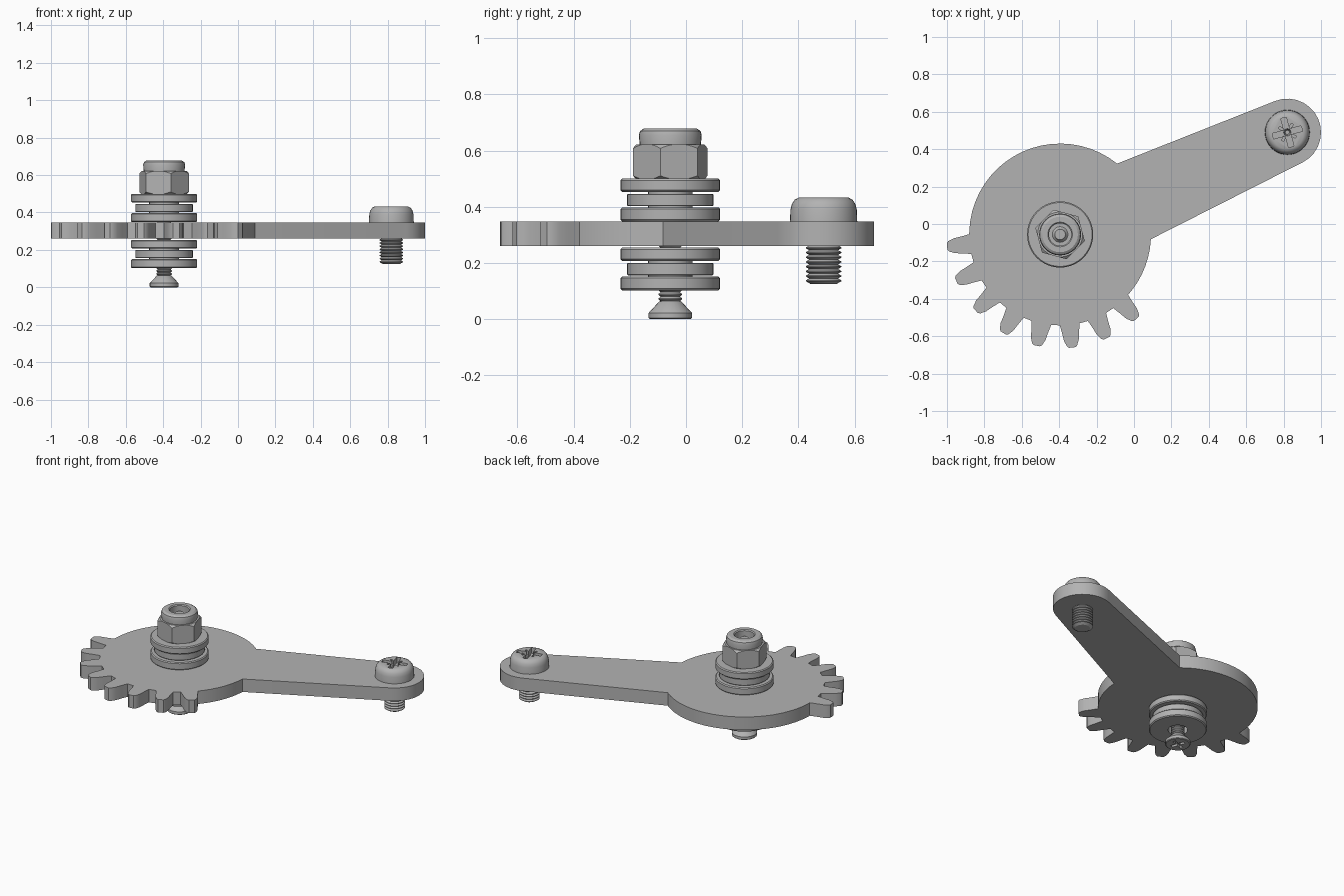
import bpy, bmesh
from math import sin, cos, radians, pi
from mathutils import Vector

if "Cube" in bpy.data.objects:
    bpy.data.objects.remove(bpy.data.objects["Cube"])

GREY = (0.45, 0.45, 0.45, 1)
metal = bpy.data.materials.new("plain grey metal")
metal.use_nodes = True
metal.diffuse_color = GREY
metal.node_tree.nodes["Principled BSDF"].inputs["Base Color"].default_value = GREY

PIVOT = Vector((-0.395, -0.056))   # centre of the gear and its bolt
TIP = Vector((0.82, 0.49))         # centre of the arm end


def polar(centre, radius, degrees):
    a = radians(degrees)
    return centre + Vector((cos(a), sin(a))) * radius


def arc(centre, radius, start, end, steps):
    return [polar(centre, radius, start + (end - start) * i / steps)
            for i in range(steps + 1)]


def make(name, bm):
    bmesh.ops.recalc_face_normals(bm, faces=bm.faces)
    mesh = bpy.data.meshes.new(name)
    bm.to_mesh(mesh)
    bm.free()
    mesh.materials.append(metal)
    obj = bpy.data.objects.new(name, mesh)
    bpy.context.collection.objects.link(obj)
    return obj


def prism(name, outline, z0, z1):
    bm = bmesh.new()
    face = bm.faces.new([bm.verts.new((p.x, p.y, z0)) for p in outline])
    top = bmesh.ops.extrude_face_region(bm, geom=[face], use_keep_orig=True)
    verts = [v for v in top["geom"] if isinstance(v, bmesh.types.BMVert)]
    bmesh.ops.translate(bm, verts=verts, vec=(0, 0, z1 - z0))
    return make(name, bm)


def lathe(name, profile, centre, sides=32, closed=False):
    """Turn (radius, z) points about a vertical axis."""
    bm = bmesh.new()
    rings = []
    for r, z in profile:
        points = [polar(centre, r, 360 * i / sides) for i in range(sides)]
        rings.append([bm.verts.new((p.x, p.y, z)) for p in points])
    pairs = list(zip(rings, rings[1:]))
    if closed:
        pairs.append((rings[-1], rings[0]))
    else:
        bm.faces.new(rings[0])
        bm.faces.new(rings[-1])
    for low, high in pairs:
        for i in range(sides):
            j = (i + 1) % sides
            bm.faces.new((low[i], low[j], high[j], high[i]))
    return make(name, bm)


def combine(obj, tool, operation):
    mod = obj.modifiers.new(operation.lower(), 'BOOLEAN')
    mod.object, mod.operation, mod.solver = tool, operation, 'EXACT'
    bpy.context.view_layer.objects.active = obj
    bpy.ops.object.modifier_apply(modifier=mod.name)
    bpy.data.objects.remove(tool)


def bar(centre, length, width, degrees, z0, z1):
    along = polar(Vector((0, 0)), length, degrees)
    across = polar(Vector((0, 0)), width, degrees + 90)
    return prism("slot_cutter", [centre + along + across, centre - along + across,
                                 centre - along - across, centre + along - across], z0, z1)


def thread(radius, z0, z1, pitch):
    turns = round((z1 - z0) / pitch)
    step = (z1 - z0) / turns
    points = []
    for i in range(turns):
        z = z0 + i * step
        points += [(radius * 0.82, z), (radius, z + step * 0.4), (radius, z + step * 0.6)]
    return points + [(radius * 0.82, z1)]


def washer(name, radius, z0, z1, edge=0.006):
    bore = 0.06
    return lathe(name, [(bore, z0), (radius - edge, z0), (radius, z0 + edge),
                        (radius, z1 - edge), (radius - edge, z1), (bore, z1)],
                 PIVOT, 40, closed=True)


# Lever plate: round hub, eight gear teeth and a tapered arm in one outline
HUB, PITCH = 0.486, 18
outline = arc(PIVOT, HUB, 51.2, 178, 20)
for k in range(8):
    mid = 186.1 + k * PITCH
    for r, half in ((HUB, 6.3), (0.53, 4.9), (0.57, 4.0), (0.6, 2.6), (0.608, 1.6)):
        outline.append(polar(PIVOT, r, mid - half))
    for r, half in ((0.608, 1.6), (0.6, 2.6), (0.57, 4.0), (0.53, 4.9), (HUB, 6.3)):
        outline.append(polar(PIVOT, r, mid + half))
outline += arc(PIVOT, HUB, 322, 357, 6)
outline += arc(TIP, 0.18, -63.2, 111.6, 14)
prism("gear_lever_plate", outline, 0.26, 0.347)

# Washer stacks below and above the plate
for side, start in (("lower", 0.102), ("upper", 0.348)):
    washer(side + "_bottom_washer", 0.177, start, start + 0.05)
    washer(side + "_middle_washer", 0.154, start + 0.054, start + 0.098, 0.003)
    washer(side + "_top_washer", 0.177, start + 0.105, start + 0.152)
    lathe(side + "_spacer_core", [(0.08, start + 0.045), (0.08, start + 0.11)], PIVOT, 24)

# Countersunk pivot bolt, threaded to its end
bolt = lathe("pivot_bolt", [(0.072, 0), (0.077, 0.004), (0.077, 0.022), (0.04, 0.062)]
             + thread(0.042, 0.064, 0.635, 0.016) + [(0.028, 0.65)], PIVOT, 24)
for turn in (20, 110):
    combine(bolt, bar(PIVOT, 0.045, 0.01, turn, -0.02, 0.018), 'DIFFERENCE')

# Lock nut: hexagon with turned corners, and its round collar
nut = prism("lock_nut", arc(PIVOT, 0.137, -15, 285, 5), 0.498, 0.622)
combine(nut, lathe("corner_cutter", [(0.119, 0.497), (0.138, 0.511), (0.138, 0.607),
                                     (0.119, 0.623)], PIVOT, 48), 'INTERSECT')
lathe("lock_nut_collar", [(0.06, 0.61), (0.108, 0.61), (0.112, 0.655), (0.108, 0.669),
                          (0.095, 0.678), (0.066, 0.678), (0.06, 0.672)],
      PIVOT, 32, closed=True)

# Pan head screw at the arm end, with a cross recess
head = lathe("arm_screw_head", [(0.12, 0.345), (0.118, 0.39), (0.113, 0.41), (0.103, 0.425),
                                (0.088, 0.433)], TIP, 40)
for turn in (15, 105):
    combine(head, bar(TIP, 0.08, 0.015, turn, 0.395, 0.46), 'DIFFERENCE')
    combine(head, bar(TIP, 0.052, 0.006, turn + 45, 0.405, 0.46), 'DIFFERENCE')
combine(head, lathe("centre_cutter", [(0.012, 0.365), (0.036, 0.45)], TIP, 8), 'DIFFERENCE')
lathe("arm_screw_thread", [(0.045, 0.124)] + thread(0.063, 0.128, 0.262, 0.0165), TIP, 24)

# Smooth round surfaces, keep hard edges
bpy.ops.object.select_all(action='DESELECT')
for obj in bpy.context.collection.objects:
    if obj.type == 'MESH' and metal.name in obj.data.materials:
        obj.select_set(True)
        bpy.context.view_layer.objects.active = obj
bpy.ops.object.shade_smooth_by_angle(angle=radians(30))
